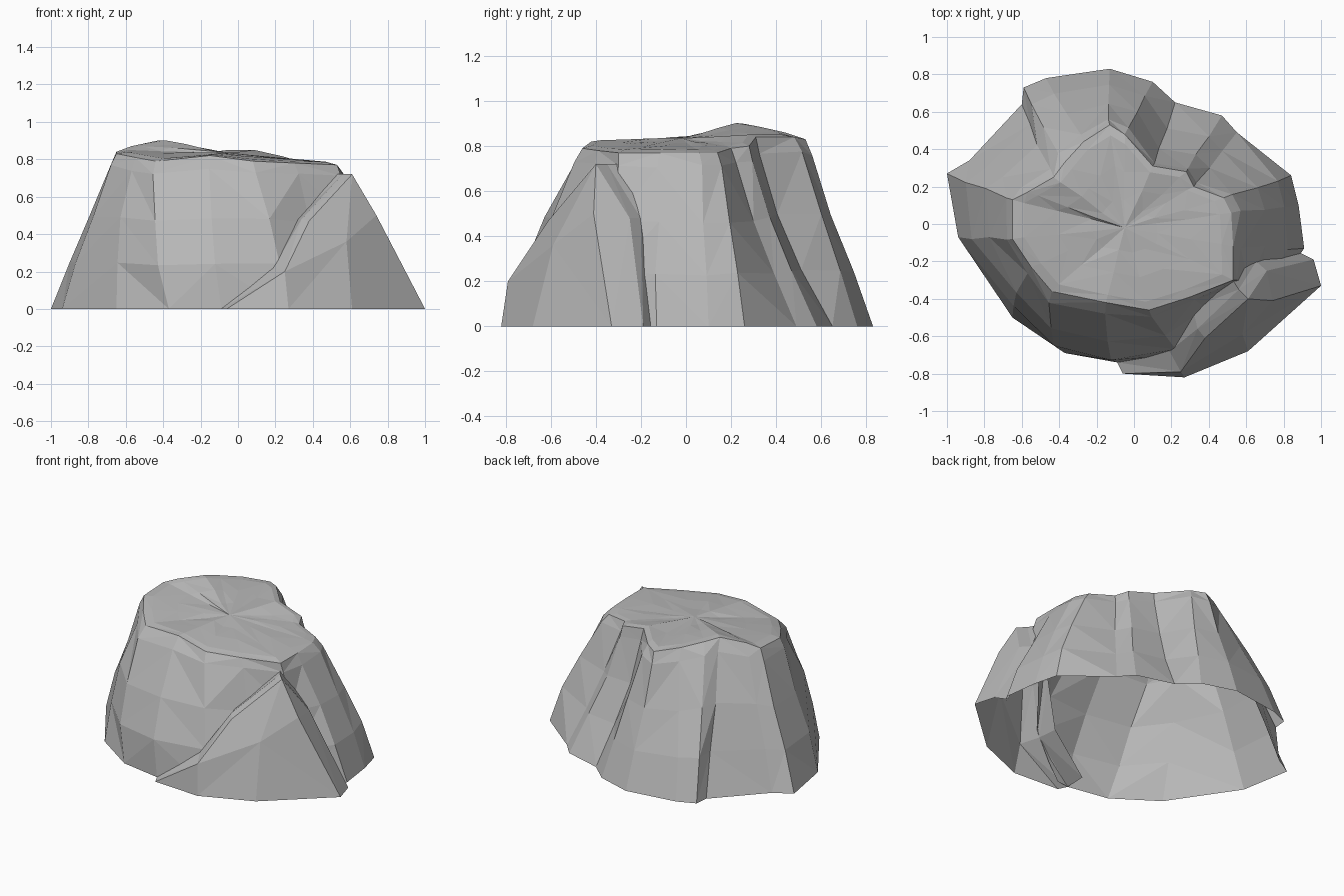
import bpy
import bmesh
import random
from mathutils import Vector

random.seed(4)

default_cube = bpy.data.objects.get("Cube")
if default_cube:
    bpy.data.objects.remove(default_cube, do_unlink=True)

stone = bpy.data.materials.new("grey_stone")
stone.use_nodes = True
stone.diffuse_color = (.48, .48, .48, 1)
stone.node_tree.nodes["Principled BSDF"].inputs["Base Color"].default_value = stone.diffuse_color


def finish(name, bm):
    """Turn a bmesh into a flat shaded stone object."""
    mesh = bpy.data.meshes.new(name)
    bm.to_mesh(mesh)
    bm.free()
    mesh.materials.append(stone)
    rock = bpy.data.objects.new(name, mesh)
    bpy.context.scene.collection.objects.link(rock)
    return rock


def add_ring(bm, points):
    return [bm.verts.new(point) for point in points]


def bridge(bm, lower, upper, closed=True):
    """Join two equal rings with triangles, alternating the diagonal."""
    count = len(lower)
    for i in range(count if closed else count - 1):
        j = (i + 1) % count
        a, b, c, d = lower[i], lower[j], upper[j], upper[i]
        if i % 2:
            faces = ((a, b, c), (a, c, d))
        else:
            faces = ((a, b, d), (b, c, d))
        for face in faces:
            bm.faces.new(face)


def jitter(amount):
    return Vector([random.uniform(-amount, amount) for axis in range(3)])


# Foot outline of the main rock, counterclockwise from its right side
foot = [(-1, .27), (-.94, -.07), (-.65, -.5), (-.37, -.69), (-.09, -.74),
        (.25, -.7), (.5, -.56), (.75, -.36), (.91, -.13), (.88, .1),
        (.84, .26), (.55, .49), (.47, .58), (.22, .65), (.1, .76),
        (-.13, .83), (-.47, .78), (-.59, .73), (-.6, .64), (-.88, .34)]

# Rim of the plateau, one point above each foot point
rim = [(-.65, .13, .84), (-.65, -.08, .83), (-.55, -.23, .81), (-.44, -.36, .79),
       (-.15, -.42, .82), (.08, -.46, .79), (.3, -.39, .78), (.53, -.3, .77),
       (.53, -.12, .77), (.52, .06, .77), (.48, .14, .77), (.32, .2, .79),
       (.28, .28, .8), (.1, .31, .84), (-.05, .48, .84), (-.13, .53, .83),
       (-.27, .44, .86), (-.37, .33, .885), (-.43, .25, .9), (-.57, .17, .87)]

# How far each column swells outward; negative values make the gullies
swell = [0, .01, .04, .07, .08, .05, 0, 0, .02, .03,
         .04, -.02, -.03, -.04, .01, 0, .02, .04, .02, .01]


def wall_ring(t):
    points = []
    for low, high, bulge in zip(foot, rim, swell):
        low, high = Vector((*low, 0)), Vector(high)
        outward = Vector((low.x, low.y, 0)).normalized()
        point = low.lerp(high, t) + outward * bulge * (1 - abs(2 * t - 1) ** 4)
        if 0 < t < 1:
            point += jitter(.008)
        points.append(point)
    return points


# Main rock: open underneath, with faceted sides
bm = bmesh.new()
rings = [add_ring(bm, wall_ring(t)) for t in (0, .3, .6, .92, 1)]

# Uneven plateau closing in to its middle
centre = Vector((-.05, -.02, .835))
for shrink, lift in ((.1, .008), (.4, .005), (.7, 0)):
    ring = []
    for point in rim:
        inner = Vector(point).lerp(centre, shrink)
        ring.append(inner + Vector((0, 0, lift)) + jitter(.004))
    rings.append(add_ring(bm, ring))
for lower, upper in zip(rings, rings[1:]):
    bridge(bm, lower, upper)
middle = bm.verts.new(centre)
last = rings[-1]
for i, vert in enumerate(last):
    bm.faces.new((vert, last[(i + 1) % len(last)], middle))

# Open the wall behind the slab, so the hollow runs through into it
cuts = [(Vector((0, 0, 0)), Vector((-.7, 0, .6))),
        (Vector((0, -.17, 0)), Vector((0, .72, .13)))]
for origin, normal in cuts:
    faces = [f for f in bm.faces if f.calc_center_median().y < 0
             and f.calc_center_median().x > -.15]
    edges = {e for f in faces for e in f.edges}
    verts = {v for f in faces for v in f.verts}
    bmesh.ops.bisect_plane(bm, geom=[*verts, *edges, *faces],
                           plane_co=origin, plane_no=normal)
hidden = [f for f in bm.faces if f.calc_center_median().z < .7 and all(
    (f.calc_center_median() - origin).dot(normal) < 0 for origin, normal in cuts)]
bmesh.ops.delete(bm, geom=hidden, context="FACES")
finish("main_rock", bm)

# Leaning slab against the front left: outer crest, ledge and buried back edge
outer_crest = [(-.06, -.8, 0), (.25, -.79, .2), (.38, -.61, .47),
               (.61, -.4, .72), (.74, -.41, .5), (1, -.33, 0)]
ledge = [(-.09, -.74, 0), (.19, -.68, .22), (.34, -.56, .48),
         (.56, -.35, .72), (.71, -.25, .48), (.96, -.19, 0)]
bm = bmesh.new()
crest = add_ring(bm, outer_crest)
back = add_ring(bm, ledge)
buried = add_ring(bm, [(x * .92, y * .8, z) for x, y, z in ledge])
bridge(bm, crest, back, closed=False)
bridge(bm, back, buried, closed=False)

# Slab face fans out from a swollen point in its middle
heart = bm.verts.new((.58, -.59, .36))
toes = add_ring(bm, [(.61, -.68, 0), (.27, -.82, 0)])
outline = crest[1:] + toes
for i, vert in enumerate(outline):
    bm.faces.new((heart, outline[(i + 1) % len(outline)], vert))
bm.faces.new((crest[0], toes[1], crest[1]))
bmesh.ops.recalc_face_normals(bm, faces=bm.faces)
finish("leaning_slab", bm)
